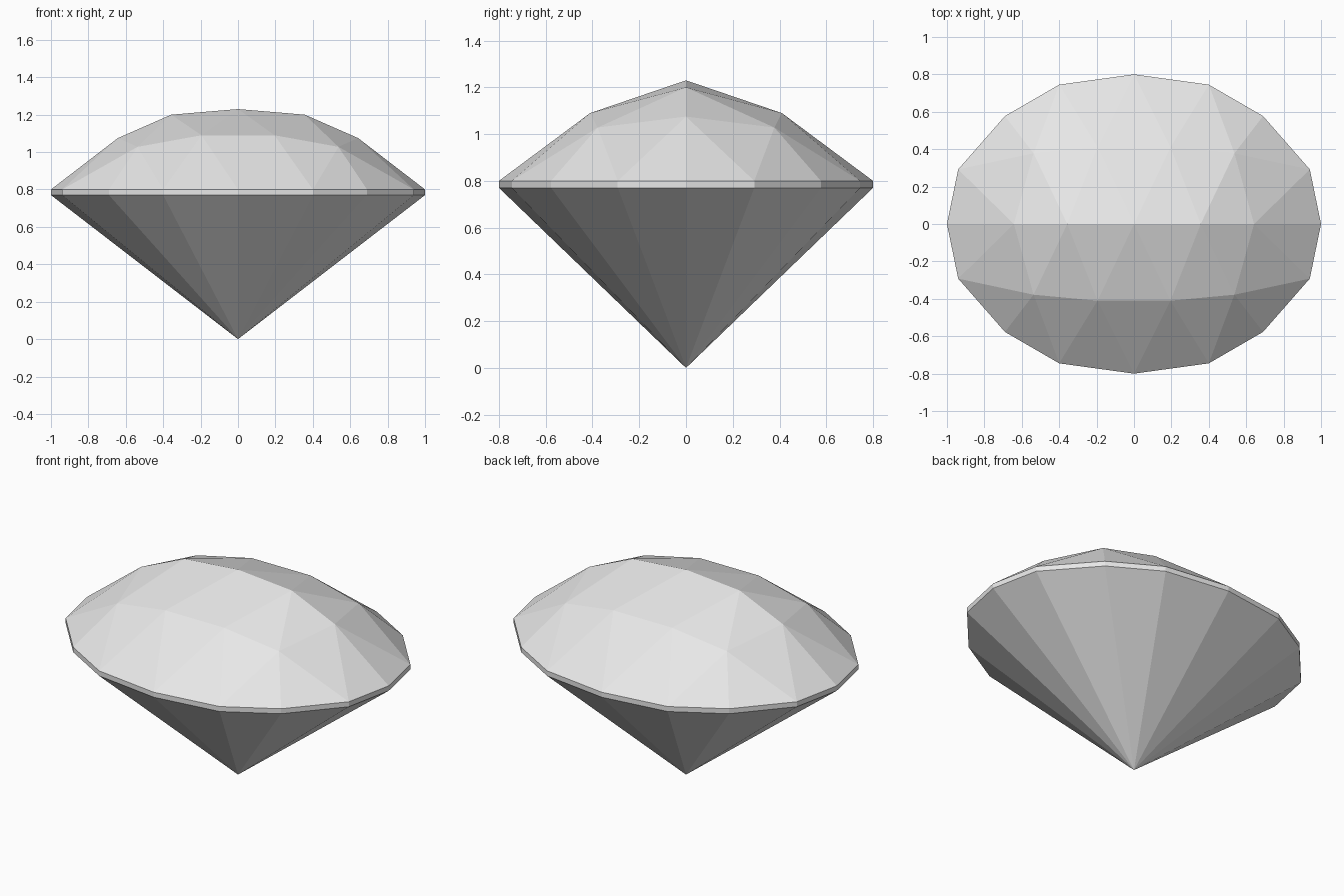
import bpy
import bmesh

cube = bpy.data.objects.get("Cube")
if cube:
    bpy.data.objects.remove(cube, do_unlink=True)

# Gem material
gem_grey = bpy.data.materials.new("gem grey")
gem_grey.use_nodes = True
colour = (0.8, 0.8, 0.8, 1)
gem_grey.diffuse_color = colour
gem_grey.node_tree.nodes["Principled BSDF"].inputs["Base Color"].default_value = colour


def mirrored(points):
    """Repeat quarter points in all four quadrants, without duplicates."""
    return {(sx * x + 0.0, sy * y + 0.0, z)
            for x, y, z in points for sx in (1, -1) for sy in (1, -1)}


# Quarter outlines of each level of the cut
outline = [(0, 0.8), (0.4, 0.745), (0.69, 0.577), (0.94, 0.292), (1, 0)]
girdle = [(x, y, z) for z in (0.77, 0.8) for x, y in outline]
crown = [(0.195, 0.41, 1.09), (0.537, 0.378, 1.028), (0.642, 0, 1.075)]
ridge = [(0, 0, 1.23), (0.357, 0, 1.2)]
tip = [(0, 0, 0)]

# The cut gem is convex, so its facets are the hull of these corners
bm = bmesh.new()
for corner in sorted(mirrored(girdle + crown + ridge + tip)):
    bm.verts.new(corner)
bmesh.ops.convex_hull(bm, input=bm.verts)
bmesh.ops.dissolve_limit(bm, angle_limit=0.002, verts=bm.verts, edges=bm.edges)
bmesh.ops.recalc_face_normals(bm, faces=bm.faces)

mesh = bpy.data.meshes.new("cut_gem")
bm.to_mesh(mesh)
bm.free()
mesh.materials.append(gem_grey)
gem = bpy.data.objects.new("cut_gem", mesh)
bpy.context.collection.objects.link(gem)
